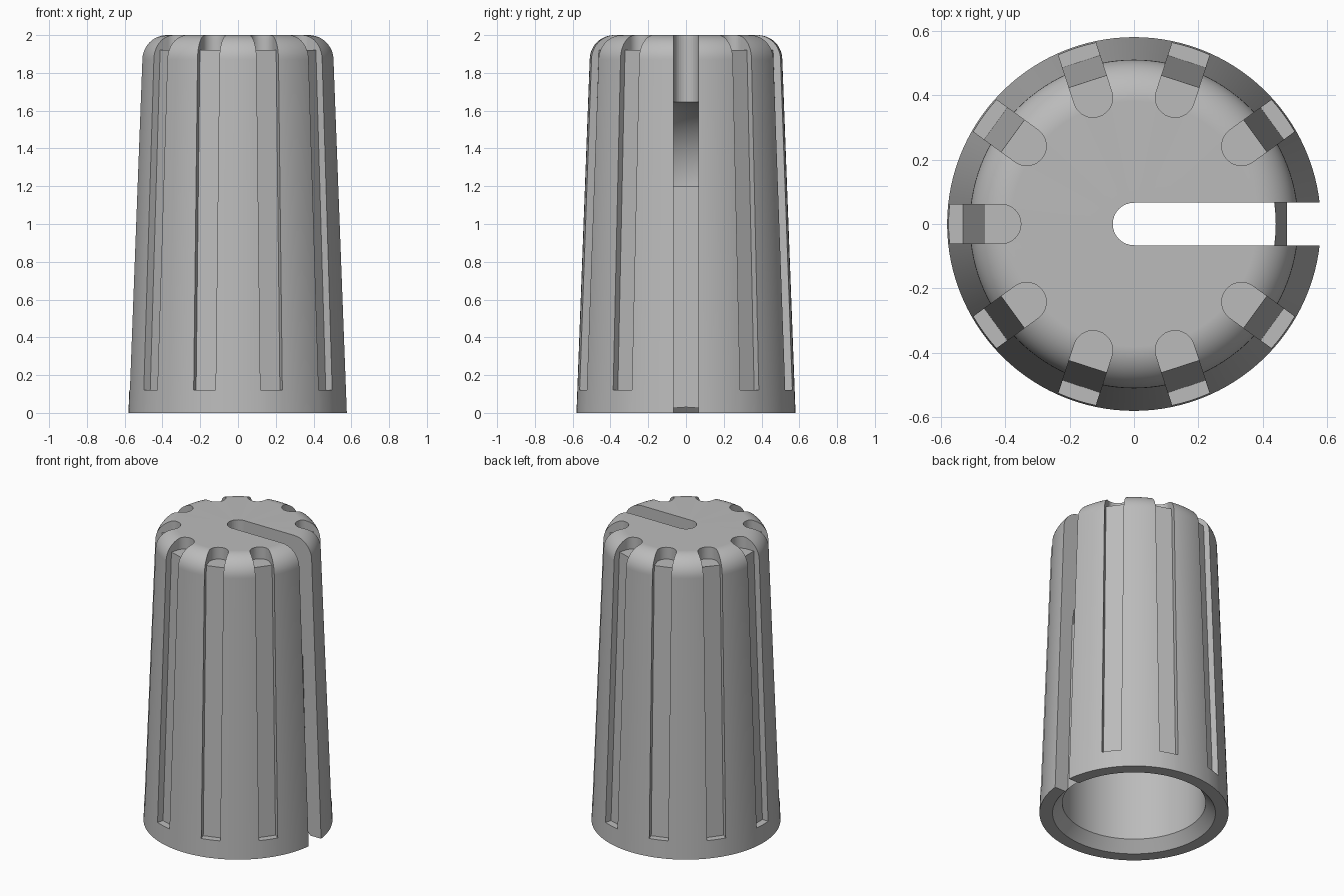
import bpy
import bmesh
from math import sin, cos, pi
from mathutils import Matrix

cube = bpy.data.objects.get("Cube")
if cube:
    bpy.data.objects.remove(cube, do_unlink=True)

grey = bpy.data.materials.new("plain grey")
grey.use_nodes = True
colour = (0.5, 0.5, 0.5, 1)
grey.diffuse_color = colour
grey.node_tree.nodes["Principled BSDF"].inputs["Base Color"].default_value = colour


def make_object(name, bm):
    bmesh.ops.recalc_face_normals(bm, faces=bm.faces)
    mesh = bpy.data.meshes.new(name)
    bm.to_mesh(mesh)
    bm.free()
    mesh.materials.append(grey)
    obj = bpy.data.objects.new(name, mesh)
    bpy.context.collection.objects.link(obj)
    return obj


def arc(cx, cz, r, start, end, steps):
    angles = [start + (end - start) * i / steps for i in range(steps + 1)]
    return [(cx + r * cos(a), cz + r * sin(a)) for a in angles]


def add_prism(bm, points, offset, turn):
    """Extrude a closed outline by an offset, then turn it about z."""
    face = bm.faces.new([bm.verts.new(p) for p in points])
    base = list(face.verts)
    geom = bmesh.ops.extrude_face_region(bm, geom=[face])["geom"]
    moved = [g for g in geom if isinstance(g, bmesh.types.BMVert)]
    bmesh.ops.translate(bm, vec=offset, verts=moved)
    bmesh.ops.rotate(bm, cent=(0, 0, 0), matrix=Matrix.Rotation(turn, 3, 'Z'),
                     verts=base + moved)


def pocket_cutter(name, centre, half, bottom, turns):
    """Upright channel with a rounded inner end, open to the outside."""
    bm = bmesh.new()
    outline = arc(centre, 0, half, pi / 2, 3 * pi / 2, 16) + [(0.8, -half), (0.8, half)]
    for turn in turns:
        add_prism(bm, [(x, y, bottom) for x, y in outline], (0, 0, 2.2 - bottom), turn)
    return make_object(name, bm)


def groove_cutter(name, low, high, half, turns):
    """Side groove whose floor runs between two (radius, height) points."""
    bm = bmesh.new()
    outline = [low, (0.8, low[1]), (0.8, high[1]), high]
    for turn in turns:
        add_prism(bm, [(r, -half, z) for r, z in outline], (0, 2 * half, 0), turn)
    return make_object(name, bm)


# Tapered hollow body with a rounded rim and a domed bore
profile = [(0, 2)] + arc(0.38, 1.87, 0.13, pi / 2, 0, 12)
profile += [(0.58, 0), (0.5, 0), (0.44, 0.07)]
profile += arc(0, 1.21, 0.44, 0, pi / 2, 20)[:-1] + [(0, 1.65)]
bm = bmesh.new()
verts = [bm.verts.new((r, 0, z)) for r, z in profile]
edges = [bm.edges.new(pair) for pair in zip(verts, verts[1:])]
bmesh.ops.spin(bm, geom=verts + edges, cent=(0, 0, 0), axis=(0, 0, 1),
               angle=2 * pi, steps=120)
bmesh.ops.remove_doubles(bm, verts=bm.verts, dist=0.0001)
body = make_object("knob_body", bm)

# Nine grip flutes and one pointer slot
flutes = [i * pi / 5 for i in range(1, 10)]
cutters = [
    pocket_cutter("flute_pocket_cutter", 0.412, 0.061, 1.92, flutes),
    groove_cutter("flute_groove_cutter", (0.53, 0.12), (0.465, 1.93), 0.061, flutes),
    pocket_cutter("pointer_slot_cutter", 0, 0.066, 1.2, [0]),
    groove_cutter("pointer_groove_cutter", (0.478, -0.1), (0.437, 1.3), 0.066, [0]),
]

bpy.ops.object.select_all(action='DESELECT')
bpy.context.view_layer.objects.active = body
body.select_set(True)
for cutter in cutters:
    mod = body.modifiers.new(cutter.name, 'BOOLEAN')
    mod.operation = 'DIFFERENCE'
    mod.solver = 'EXACT'
    mod.object = cutter
    bpy.ops.object.modifier_apply(modifier=mod.name)
    bpy.data.objects.remove(cutter, do_unlink=True)

# Smooth curves with crisp cut edges
bpy.ops.object.shade_smooth_by_angle(angle=pi / 6)
weighted = body.modifiers.new("weighted normals", 'WEIGHTED_NORMAL')
weighted.keep_sharp = True
